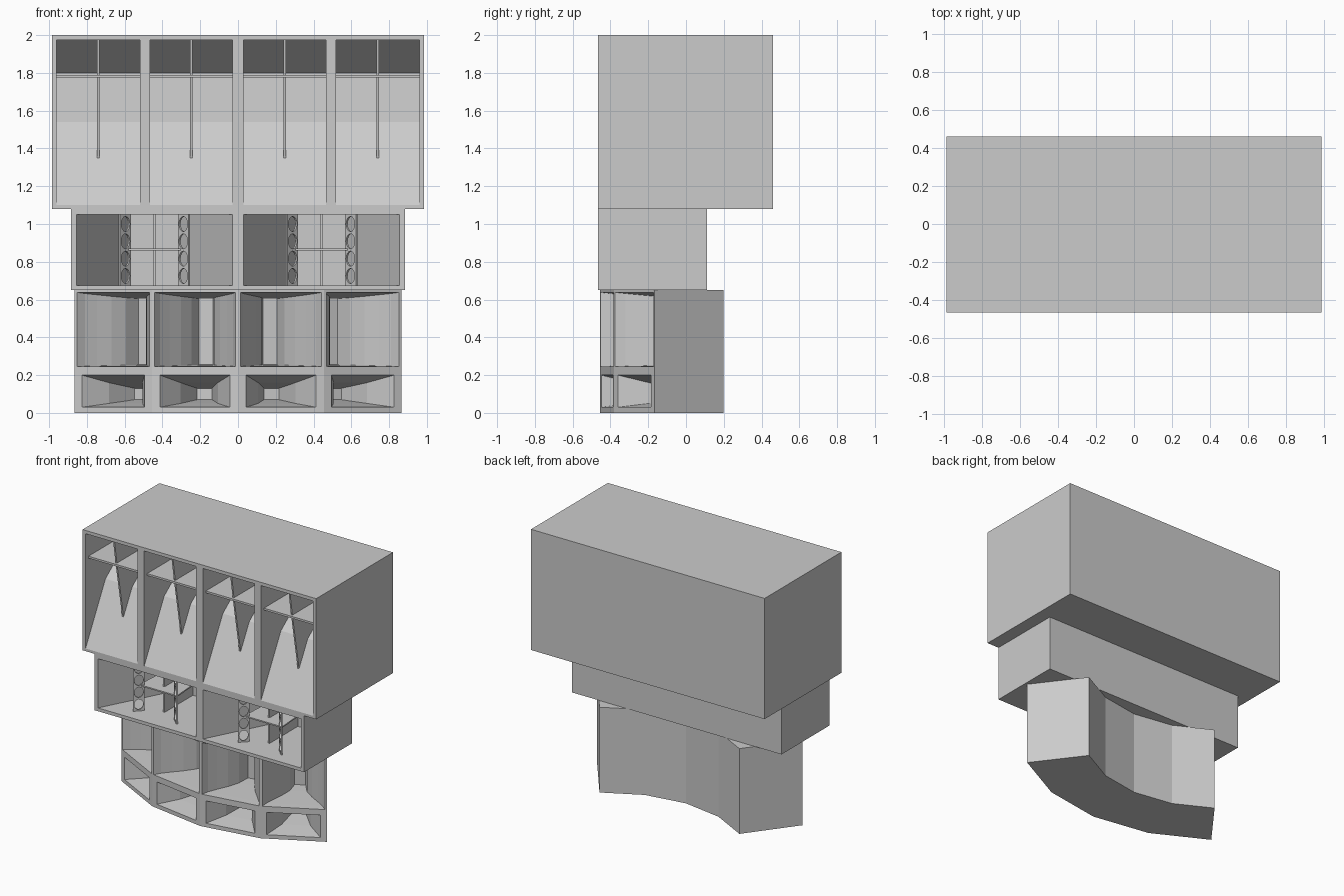
import bpy, bmesh
from math import sin, cos, radians, pi
from mathutils import Matrix, Vector

if "Cube" in bpy.data.objects:
    bpy.data.objects.remove(bpy.data.objects["Cube"])


def loft(name, rings, mat=Matrix()):
    """Closed solid through rings of equal point count."""
    bm = bmesh.new()
    vs = [[bm.verts.new(mat @ Vector(p)) for p in r] for r in rings]
    n = len(rings[0])
    for a, b in zip(vs, vs[1:]):
        for i in range(n):
            j = (i + 1) % n
            bm.faces.new((a[i], a[j], b[j], b[i]))
    bm.faces.new(vs[0])
    bm.faces.new(vs[-1])
    bmesh.ops.recalc_face_normals(bm, faces=bm.faces)
    me = bpy.data.meshes.new(name)
    bm.to_mesh(me)
    bm.free()
    ob = bpy.data.objects.new(name, me)
    bpy.context.collection.objects.link(ob)
    return ob


def box(name, x0, x1, y0, y1, z0, z1, mat=Matrix()):
    return loft(name, [[(x0, y0, z), (x1, y0, z), (x1, y1, z), (x0, y1, z)] for z in (z0, z1)], mat)


def side_plate(name, x0, x1, profile):
    return loft(name, [[(x, y, z) for y, z in profile] for x in (x0, x1)])


def cut(ob, cutters):
    """Subtract the cutters, bake the result and remove them."""
    for c in cutters:
        c.hide_render = True
        m = ob.modifiers.new("cut", 'BOOLEAN')
        m.operation, m.solver, m.object = 'DIFFERENCE', 'EXACT', c
    bpy.context.view_layer.update()
    dg = bpy.context.evaluated_depsgraph_get()
    me = bpy.data.meshes.new_from_object(ob.evaluated_get(dg))
    ob.modifiers.clear()
    ob.data = me
    for c in cutters:
        bpy.data.objects.remove(c)


# Bass cabinet: four folded horn bays
bass = box("bass_cabinet", -.985, .985, -.465, .46, 1.08, 2.0)
bays = [(-.96, -.52), (-.465, -.03), (.03, .465), (.52, .96)]
bay_profile = [(-.5, 1.1), (-.465, 1.1), (-.225, 1.54), (.12, 1.8), (-.1, 1.975), (-.5, 1.975)]
cut(bass, [side_plate("bay_cutter", a, b, bay_profile) for a, b in bays])

# Cross bracing in each bass bay
fin_profile = [(-.33, 1.35), (-.225, 1.54), (.12, 1.8), (-.1, 1.975), (-.44, 1.975), (-.41, 1.79)]
for a, b in bays:
    c = (a + b) / 2
    side_plate("bass_fin", c - .006, c + .006, fin_profile)
    box("bass_shelf", a, b, -.43, .1, 1.775, 1.79)

# Mid cabinet: two wide horns
mid = box("mid_cabinet", -.883, .883, -.465, .11, .65, 1.08)
mids = [-.4425, .4425]


def mid_cutter(c):
    return loft("mid_cutter", [[(c - w, y, .675), (c + w, y, .675), (c + w, y, 1.05), (c - w, y, 1.05)]
                               for y, w in ((-.5, .4125), (-.465, .4125), (.08, .13))])


cut(mid, [mid_cutter(c) for c in mids])

# Perforated strips and cross plates in the mid horns
for c in mids:
    for s in (-1, 1):
        mat = Matrix.Translation((c + s * .157, -.34, 0)) @ Matrix.Rotation(-s * radians(45), 4, 'Z')
        strip = box("perforated_strip", -.04, .04, -.006, .006, .675, 1.05, mat)
        holes = []
        for i in range(4):
            z = .725 + i * .0917
            holes.append(loft("hole_cutter", [[(.032 * cos(k * pi / 8), y, z + .04 * sin(k * pi / 8))
                                               for k in range(16)] for y in (-.03, .03)], mat))
        cut(strip, holes)
    box("mid_fin", c - .006, c + .006, -.26, .08, .675, 1.05)
    loft("mid_shelf", [[(c - .16, -.33, z), (c + .16, -.33, z), (c + .13, .08, z), (c - .13, .08, z)]
                       for z in (.86, .87)])

# Curved array of four horn cabinets
R, STEP, DEPTH = 1.437, 18.5, .457
half = radians(STEP / 2)
fw, bw, d = R * sin(half), (R - DEPTH) * sin(half), DEPTH * cos(half)


def horn_cutter(name, stations):
    return lambda mat: loft(name, [[(-w, y, z0), (w, y, z0), (w, y, z1), (-w, y, z1)]
                                   for y, w, z0, z1 in stations], mat)


upper = horn_cutter("upper_cutter", [(-.02, .218, .245, .638), (0, .218, .245, .638), (.05, .195, .247, .632),
                                     (.11, .155, .249, .625), (.18, .105, .251, .617),
                                     (.26, .06, .253, .61), (.36, .038, .255, .605)])
lower = horn_cutter("lower_cutter", [(-.02, .188, .03, .2), (0, .188, .03, .2),
                                     (.14, .1, .05, .16), (.32, .04, .07, .13)])
for k in (-1.5, -.5, .5, 1.5):
    t = radians(k * STEP)
    a = R * cos(half)
    mat = Matrix.Translation((a * sin(t), -.455 + R - a * cos(t), 0)) @ Matrix.Rotation(t, 4, 'Z')
    cab = loft("horn_cabinet", [[(-fw, 0, z), (fw, 0, z), (bw, d, z), (-bw, d, z)] for z in (0, .65)], mat)
    cut(cab, [upper(mat), lower(mat)])
